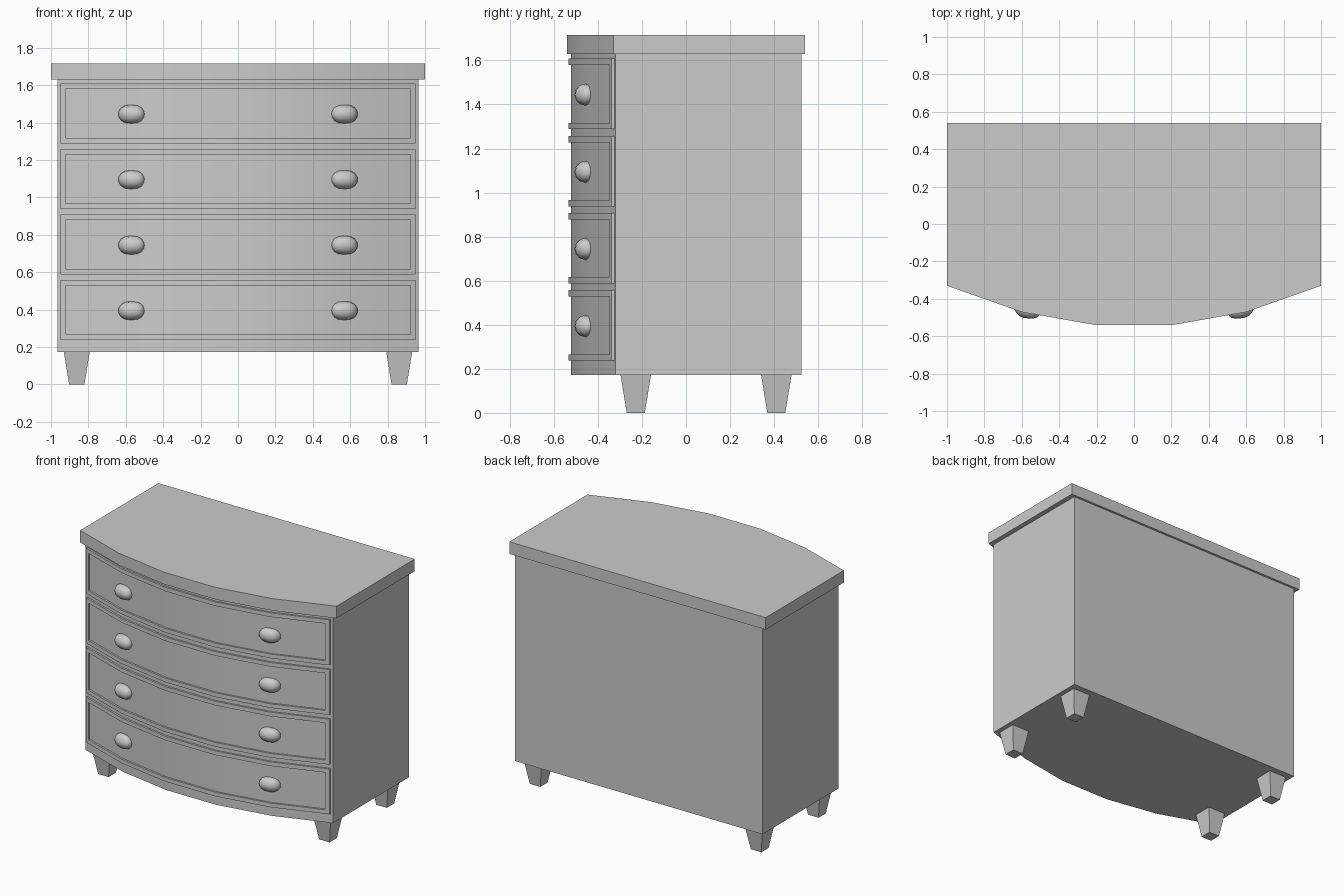
import bpy, bmesh, math
from mathutils import Matrix

if "Cube" in bpy.data.objects:
    bpy.data.objects.remove(bpy.data.objects["Cube"])


def finish(bm, name, angle=30):
    bmesh.ops.recalc_face_normals(bm, faces=bm.faces[:])
    me = bpy.data.meshes.new(name)
    bm.to_mesh(me)
    bm.free()
    ob = bpy.data.objects.new(name, me)
    bpy.context.collection.objects.link(ob)
    bpy.ops.object.select_all(action='DESELECT')
    ob.select_set(True)
    bpy.context.view_layer.objects.active = ob
    bpy.ops.object.shade_smooth_by_angle(angle=math.radians(angle))
    return ob


def slab(bm, outline, z0, z1):
    """Prism from an xy outline."""
    lo = [bm.verts.new((x, y, z0)) for x, y in outline]
    hi = [bm.verts.new((x, y, z1)) for x, y in outline]
    n = len(lo)
    bm.faces.new(lo[::-1])
    bm.faces.new(hi)
    for i in range(n):
        j = (i + 1) % n
        bm.faces.new((lo[i], lo[j], hi[j], hi[i]))


def bow(half, front, side):
    """Five-segment bowed front edge, left to right."""
    c = (side - front) / 0.96
    return [(half * t, front + c * (t * t - 0.04)) for t in (-1, -.6, -.2, .2, .6, 1)]


BODY = bow(0.965, -0.521, -0.32)


def front_y(x):
    for (x0, y0), (x1, y1) in zip(BODY, BODY[1:]):
        if x0 <= x <= x1:
            return y0 + (y1 - y0) * (x - x0) / (x1 - x0)


# Table top
bm = bmesh.new()
slab(bm, bow(1.0, -0.541, -0.33) + [(1, .541), (-1, .541)], 1.63, 1.715)
finish(bm, "top_board")

# Carcass
bm = bmesh.new()
slab(bm, BODY + [(.965, .525), (-.965, .525)], 0.172, 1.63)
finish(bm, "carcass")


def bead(bm, xs, z0, z1):
    front = [(x, front_y(x) - 0.013) for x in xs]
    back = [(x, front_y(x) + 0.01) for x in reversed(xs)]
    slab(bm, front + back, z0, z1)


# Drawers: raised bead frame and two knobs each
inner_xs = [x for x, y in BODY[1:-1]]
for i in range(4):
    z0 = 0.237 + 0.3503 * i
    z1 = z0 + 0.32
    bm = bmesh.new()
    bead(bm, [-.95] + inner_xs + [.95], z0, z0 + .029)
    bead(bm, [-.95] + inner_xs + [.95], z1 - .029, z1)
    for xs in ([-.95, -.923], [.923, .95]):
        bead(bm, xs, z0 + .029, z1 - .029)
    finish(bm, f"drawer_frame_{i + 1}")
    for s in (-1, 1):
        bm = bmesh.new()
        mat = (Matrix.Translation((s * .57, -0.457, z0 + .157))
               @ Matrix.Rotation(s * math.radians(14), 4, 'Z')
               @ Matrix.Diagonal((.074, .047, .05, 1))
               @ Matrix.Rotation(math.radians(90), 4, 'Y'))
        bmesh.ops.create_uvsphere(bm, u_segments=12, v_segments=8, radius=1, matrix=mat)
        # square the ends off a little, as on an oval pull
        for v in bm.verts:
            d = v.co.x - s * .57
            v.co.x = s * .57 + math.copysign(.071 * (abs(d) / .074) ** .75, d)
        finish(bm, f"knob_{i + 1}_{'left' if s < 0 else 'right'}", 60)

# Tapered square feet
for sx in (-1, 1):
    for label, y in (("front", -.228), ("back", .41)):
        bm = bmesh.new()
        bmesh.ops.create_cube(bm, size=1)
        for v in bm.verts:
            h = .069 if v.co.z > 0 else .041
            v.co = (sx * .862 + math.copysign(h, v.co.x),
                    y + math.copysign(h, v.co.y), .172 if v.co.z > 0 else 0)
        finish(bm, f"{label}_foot_{'left' if sx < 0 else 'right'}")
